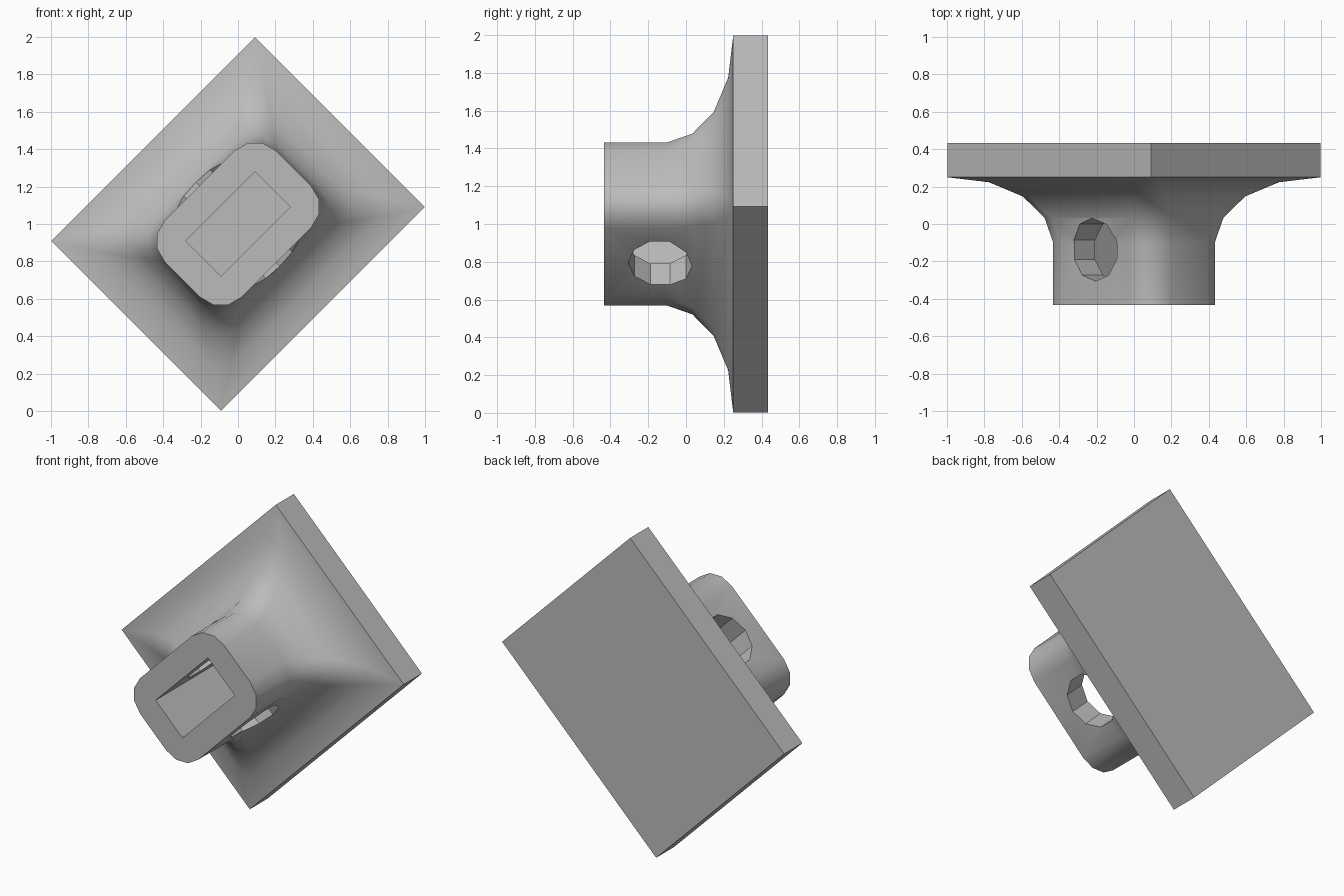
import bpy, bmesh
from math import sin, cos, pi, radians
from mathutils import Matrix

if "Cube" in bpy.data.objects:
    bpy.data.objects.remove(bpy.data.objects["Cube"])

# Tilted frame shared by every part: a 45 degree roll about the front axis
TILT = Matrix.Translation((0, 0, 1)) @ Matrix.Rotation(radians(-45), 4, 'Y')

STEM_U, STEM_W = 0.421, 0.291      # half sizes of the stem
FLARE = 0.35                       # fillet radius between stem and plate
FRONT, FLARE_START, PLATE_FRONT, BACK = -0.433, -0.1, 0.25, 0.433

grey = bpy.data.materials.new("plain grey")
grey.use_nodes = True
grey.diffuse_color = (0.5, 0.5, 0.5, 1)
grey.node_tree.nodes["Principled BSDF"].inputs["Base Color"].default_value = (0.5, 0.5, 0.5, 1)


def make_object(name, bm):
    bmesh.ops.recalc_face_normals(bm, faces=bm.faces[:])
    bm.transform(TILT)
    mesh = bpy.data.meshes.new(name)
    bm.to_mesh(mesh)
    bm.free()
    mesh.materials.append(grey)
    obj = bpy.data.objects.new(name, mesh)
    bpy.context.collection.objects.link(obj)
    return obj


def rounded_loop(bm, y, grow, radius, steps=3):
    """Rounded rectangle at depth y, grown outward from the stem."""
    u, w = STEM_U + grow - radius, STEM_W + grow - radius
    verts = []
    for k, (su, sw) in enumerate(((1, 1), (-1, 1), (-1, -1), (1, -1))):
        for i in range(steps + 1):
            a = (k + i / steps) * pi / 2
            verts.append(bm.verts.new((su * u + radius * cos(a), y, sw * w + radius * sin(a))))
    return verts


# Stem flaring into a square-cornered plate, lofted through sections
bm = bmesh.new()
sections = [(FRONT, 0, 0.16)]
for i, radius in enumerate((0.16, 0.14, 0.12, 0.075, 0)):
    a = i * pi / 8
    sections.append((FLARE_START + FLARE * sin(a), FLARE * (1 - cos(a)), radius))
sections.append((BACK, FLARE, 0))
loops = [rounded_loop(bm, *s) for s in sections]
for low, high in zip(loops, loops[1:]):
    for i in range(len(low)):
        j = (i + 1) % len(low)
        bm.faces.new((low[i], low[j], high[j], high[i]))
bm.faces.new(loops[0])
bm.faces.new(loops[-1])
bmesh.ops.remove_doubles(bm, verts=bm.verts[:], dist=1e-4)
mount = make_object("flared_mount", bm)

# Rectangular socket cutter, open at the front
bm = bmesh.new()
depth = PLATE_FRONT - FRONT
bmesh.ops.create_cube(bm, size=1, matrix=Matrix.Translation((0, FRONT + depth / 2 - 0.1, 0))
                      @ Matrix.Diagonal((0.524, depth + 0.2, 0.268, 1)))
socket = make_object("socket_cutter", bm)

# Ten-sided cross hole cutter through both long sides
bm = bmesh.new()
bmesh.ops.create_cone(bm, cap_ends=True, segments=10, radius1=0.169, radius2=0.169, depth=1.2,
                      matrix=Matrix.Translation((0, -0.137, 0)))
cross_hole = make_object("cross_hole_cutter", bm)

# Cut the socket and the hole, then shade the result
bpy.ops.object.select_all(action='DESELECT')
bpy.context.view_layer.objects.active = mount
mount.select_set(True)
for cutter in (socket, cross_hole):
    mod = mount.modifiers.new(cutter.name, 'BOOLEAN')
    mod.operation, mod.solver, mod.object = 'DIFFERENCE', 'EXACT', cutter
    bpy.ops.object.modifier_apply(modifier=mod.name)
    bpy.data.objects.remove(cutter)
bpy.ops.object.shade_smooth_by_angle(angle=radians(32))
